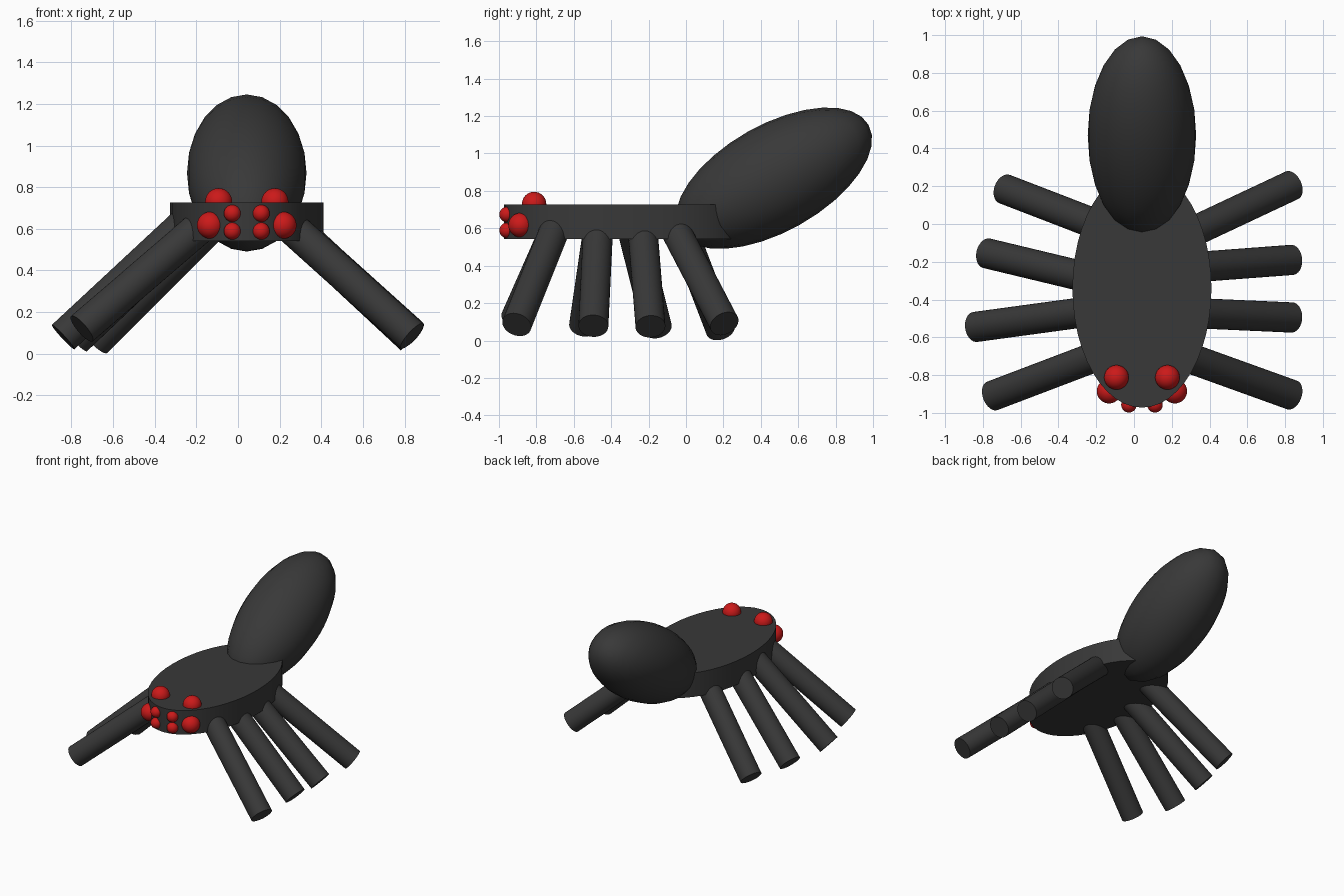
import bpy, bmesh, math
from mathutils import Matrix, Vector

if "Cube" in bpy.data.objects:
    bpy.data.objects.remove(bpy.data.objects["Cube"])


def material(name, color):
    m = bpy.data.materials.new(name)
    m.diffuse_color = color
    m.use_nodes = True
    m.node_tree.nodes["Principled BSDF"].inputs["Base Color"].default_value = m.diffuse_color
    return m


DARK = material("dark_grey", (0.04, 0.04, 0.04, 1))
RED = material("red", (0.6, 0.01, 0.01, 1))


def finish(name, bm, mat):
    me = bpy.data.meshes.new(name)
    bm.to_mesh(me)
    bm.free()
    ob = bpy.data.objects.new(name, me)
    bpy.context.collection.objects.link(ob)
    me.materials.append(mat)
    bpy.ops.object.select_all(action='DESELECT')
    ob.select_set(True)
    bpy.context.view_layer.objects.active = ob
    bpy.ops.object.shade_smooth_by_angle(angle=math.radians(40))
    return ob


def ball(name, center, radii, mat, tilt=0.0, u=32, v=16):
    # sphere with its poles on x, stretched, then tilted about x
    bm = bmesh.new()
    bmesh.ops.create_uvsphere(bm, u_segments=u, v_segments=v, radius=1)
    bm.transform(Matrix.Translation(center) @ Matrix.Rotation(tilt, 4, 'X')
                 @ Matrix.Diagonal((*radii, 1)) @ Matrix.Rotation(math.pi / 2, 4, 'Y'))
    return finish(name, bm, mat)


def rod(name, a, b, radius, mat):
    a, b = Vector(a), Vector(b)
    d = b - a
    bm = bmesh.new()
    bmesh.ops.create_cone(bm, cap_ends=True, segments=32, radius1=radius,
                          radius2=radius, depth=d.length)
    bm.transform(Matrix.Translation((a + b) / 2) @ d.to_track_quat('Z', 'Y').to_matrix().to_4x4())
    return finish(name, bm, mat)


CX = 0.042

# flat oval body
bm = bmesh.new()
bmesh.ops.create_cone(bm, cap_ends=True, segments=48, radius1=1, radius2=1, depth=1)
bm.transform(Matrix.Translation((CX, -0.34, 0.634)) @ Matrix.Diagonal((0.368, 0.632, 0.185, 1)))
finish("body", bm, DARK)

# raised abdomen
ball("abdomen", (CX, 0.47, 0.868), (0.287, 0.581, 0.285), DARK,
     tilt=math.radians(29.4), u=32, v=12)

# legs: tip centre, then y and z change per unit of x from the tip outwards
legs = {
    "right": [((0.836, -0.905, 0.085), -0.36, 0.90), ((0.836, -0.495, 0.078), -0.045, 0.93),
              ((0.836, -0.19, 0.075), 0.075, 0.93), ((0.836, 0.205, 0.09), 0.47, 0.90)],
    "left": [((-0.75, -0.91, 0.12), -0.38, 0.86), ((-0.84, -0.545, 0.08), -0.136, 0.93),
             ((-0.78, -0.155, 0.07), 0.24, 0.95), ((-0.685, 0.185, 0.06), 0.385, 1.0)],
}
for side, rows in legs.items():
    s = 1 if side == "right" else -1
    for i, (tip, dy, dz) in enumerate(rows):
        run = (0.645 - tip[2]) / dz
        root = (tip[0] - s * run, tip[1] - dy * run, 0.645)
        rod(f"{side}_leg_{i + 1}", root, tip, 0.08, DARK)

# eyes: offset from the centre line, y, z, radius
eyes = [("top_eye", 0.135, -0.812, 0.73, 0.065), ("side_eye", 0.174, -0.885, 0.617, 0.065),
        ("upper_front_eye", 0.069, -0.957, 0.674, 0.041),
        ("lower_front_eye", 0.069, -0.957, 0.589, 0.041)]
for name, dx, y, z, r in eyes:
    for side, s in (("right", 1), ("left", -1)):
        ball(f"{side}_{name}", (CX + s * dx, y, z), (r, r, r), RED)
